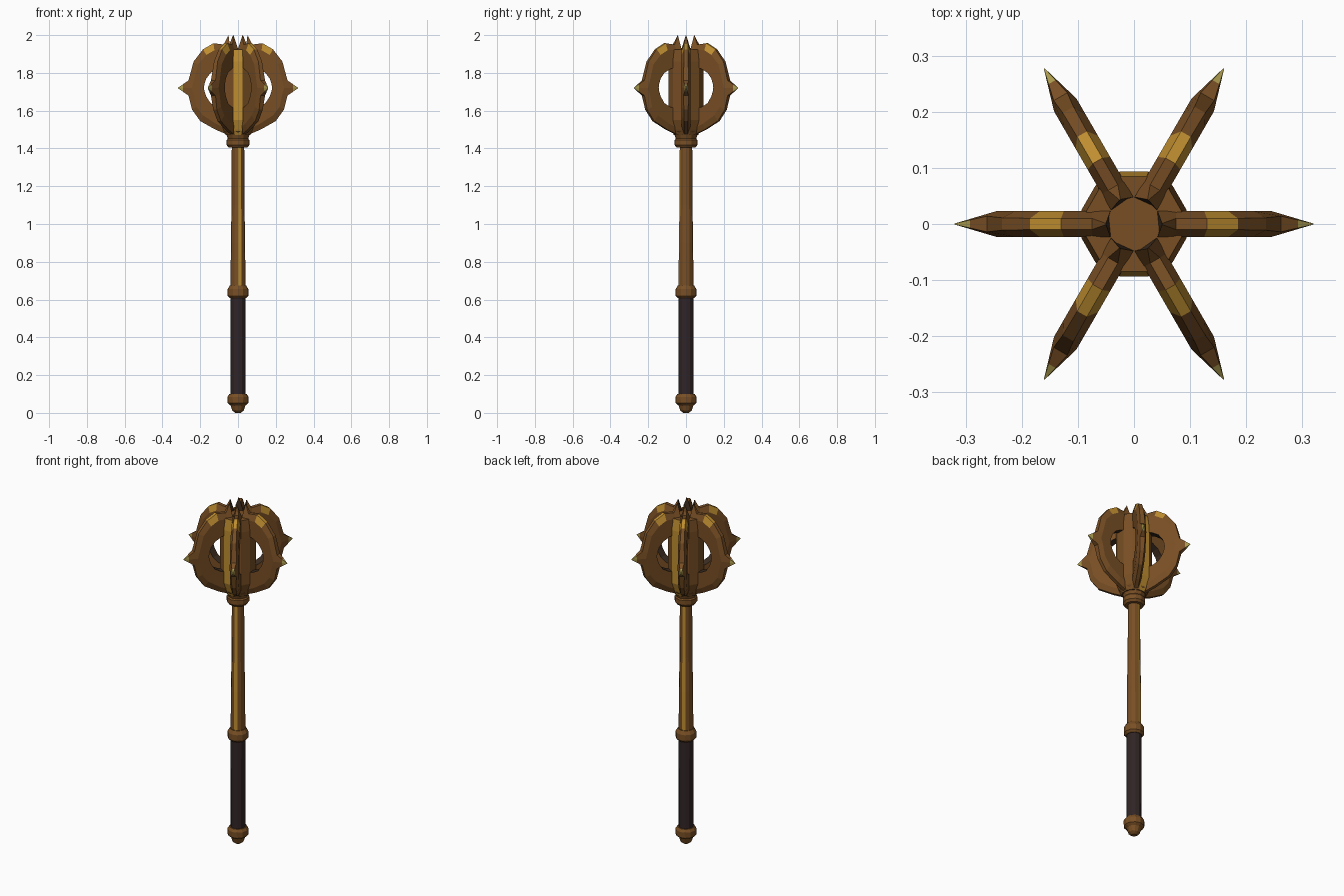
import bpy, bmesh, math
from mathutils import Matrix, Vector

if "Cube" in bpy.data.objects:
    bpy.data.objects.remove(bpy.data.objects["Cube"])


def material(name, rgb):
    m = bpy.data.materials.new(name)
    m.diffuse_color = (*rgb, 1)
    m.use_nodes = True
    m.node_tree.nodes["Principled BSDF"].inputs["Base Color"].default_value = m.diffuse_color
    return m


BRONZE = material("bronze", (0.19, 0.078, 0.018))
GOLD = material("worn_gold", (0.52, 0.27, 0.03))
DARK = material("dark_bronze", (0.045, 0.026, 0.015))
LEATHER = material("dark_leather", (0.030, 0.018, 0.0185))
PALE = material("pale_gold_tip", (0.40, 0.32, 0.075))


def finish(bm, name, mats):
    bmesh.ops.recalc_face_normals(bm, faces=bm.faces)
    me = bpy.data.meshes.new(name)
    bm.to_mesh(me)
    bm.free()
    for m in mats:
        me.materials.append(m)
    ob = bpy.data.objects.new(name, me)
    bpy.context.collection.objects.link(ob)
    return ob


def lathe(name, profile, mats, phase=0.0, strip=None, sides=12):
    """Turn (radius, z) points; strip lists the face directions (degrees) that get material 1."""
    bm = bmesh.new()
    rings = []
    for r, z in profile:
        rings.append([bm.verts.new((r * math.cos(math.radians(phase + 360 * i / sides)),
                                    r * math.sin(math.radians(phase + 360 * i / sides)), z))
                      for i in range(sides)])
    for a, b in zip(rings, rings[1:]):
        for i in range(sides):
            j = (i + 1) % sides
            f = bm.faces.new((a[i], a[j], b[j], b[i]))
            mid = (phase + 360 * (i + 0.5) / sides) % 360
            if strip and any(abs(mid - s) < 1 for s in strip):
                f.material_index = 1
    bm.faces.new(rings[0][::-1])
    bm.faces.new(rings[-1])
    return finish(bm, name, mats)


# Handle parts, bottom to top
lathe("pommel", [(0.014, 0), (0.030, 0.012), (0.040, 0.04), (0.055, 0.052), (0.056, 0.085),
                 (0.046, 0.10)], [BRONZE])
lathe("grip", [(0.040, 0.09), (0.041, 0.62)], [LEATHER])
lathe("grip_ring", [(0.044, 0.608), (0.055, 0.62), (0.055, 0.655), (0.043, 0.675)], [BRONZE])
lathe("shaft", [(0.039, 0.66), (0.038, 0.90), (0.034, 1.10), (0.033, 1.42)],
      [BRONZE, GOLD], strip=(105, 285))
lathe("collar", [(0.050, 1.405), (0.060, 1.418), (0.060, 1.445), (0.054, 1.452),
                 (0.062, 1.475), (0.078, 1.492)], [BRONZE])

# Core of the head, with worn strips on the front and back faces
lathe("head_core", [(0.066, 1.47), (0.080, 1.50), (0.097, 1.55), (0.097, 1.86), (0.088, 1.925)],
      [BRONZE, GOLD], phase=15, strip=(90, 270))

# Flange stations: outer edge (r, z), shoulder (r, z), hole edge (r, z), outer half thickness
STATIONS = [
    ((.05, 1.47), (.05, 1.50), (.06, 1.61), .010),
    ((.12, 1.50), (.115, 1.53), (.11, 1.62), .010),
    ((.20, 1.545), (.185, 1.575), (.145, 1.64), .010),
    ((.243, 1.605), (.22, 1.62), (.168, 1.675), .011),
    ((.262, 1.68), (.235, 1.69), (.178, 1.705), .014),
    ((.32, 1.72), (.245, 1.72), (.18, 1.72), .0008),
    ((.262, 1.76), (.235, 1.755), (.178, 1.74), .014),
    ((.235, 1.86), (.212, 1.845), (.168, 1.77), .011),
    ((.185, 1.925), (.168, 1.895), (.145, 1.80), .010),
    ((.13, 1.957), (.125, 1.92), (.11, 1.82), .010),
    ((.075, 1.95), (.075, 1.92), (.08, 1.83), .010),
    ((.05, 2.0), (.042, 1.93), (.04, 1.85), .001),
]
T = 0.023


def flange(name, angle):
    bm = bmesh.new()
    loops = []
    for o, m, h, w in STATIONS:
        section = [(o, -w), (o, w), (m, T), (h, T), (h, -T), (m, -T)]
        loops.append([bm.verts.new((p[0], y, p[1])) for p, y in section])
    for s, (a, b) in enumerate(zip(loops, loops[1:])):
        for i in range(6):
            j = (i + 1) % 6
            f = bm.faces.new((a[i], a[j], b[j], b[i]))
            if i == 3:                           # inside of the hole
                f.material_index = 2
            elif s == 8 and i in (0, 1, 5):      # worn patch on the upper shoulder
                f.material_index = 1
    bm.faces.new(loops[0])
    end = bm.faces.new(loops[-1][::-1])
    end.material_index = 2
    # Cut the spike and colour its point
    bmesh.ops.bisect_plane(bm, geom=bm.verts[:] + bm.edges[:] + bm.faces[:],
                           plane_co=Vector((0.292, 0, 0)), plane_no=Vector((1, 0, 0)))
    for f in bm.faces:
        if f.calc_center_median().x > 0.2925:
            f.material_index = 3
    bm.transform(Matrix.Rotation(math.radians(angle), 4, 'Z'))
    finish(bm, name, [BRONZE, GOLD, DARK, PALE])


for k in range(6):
    flange(f"flange_{k + 1}", 60 * k)
